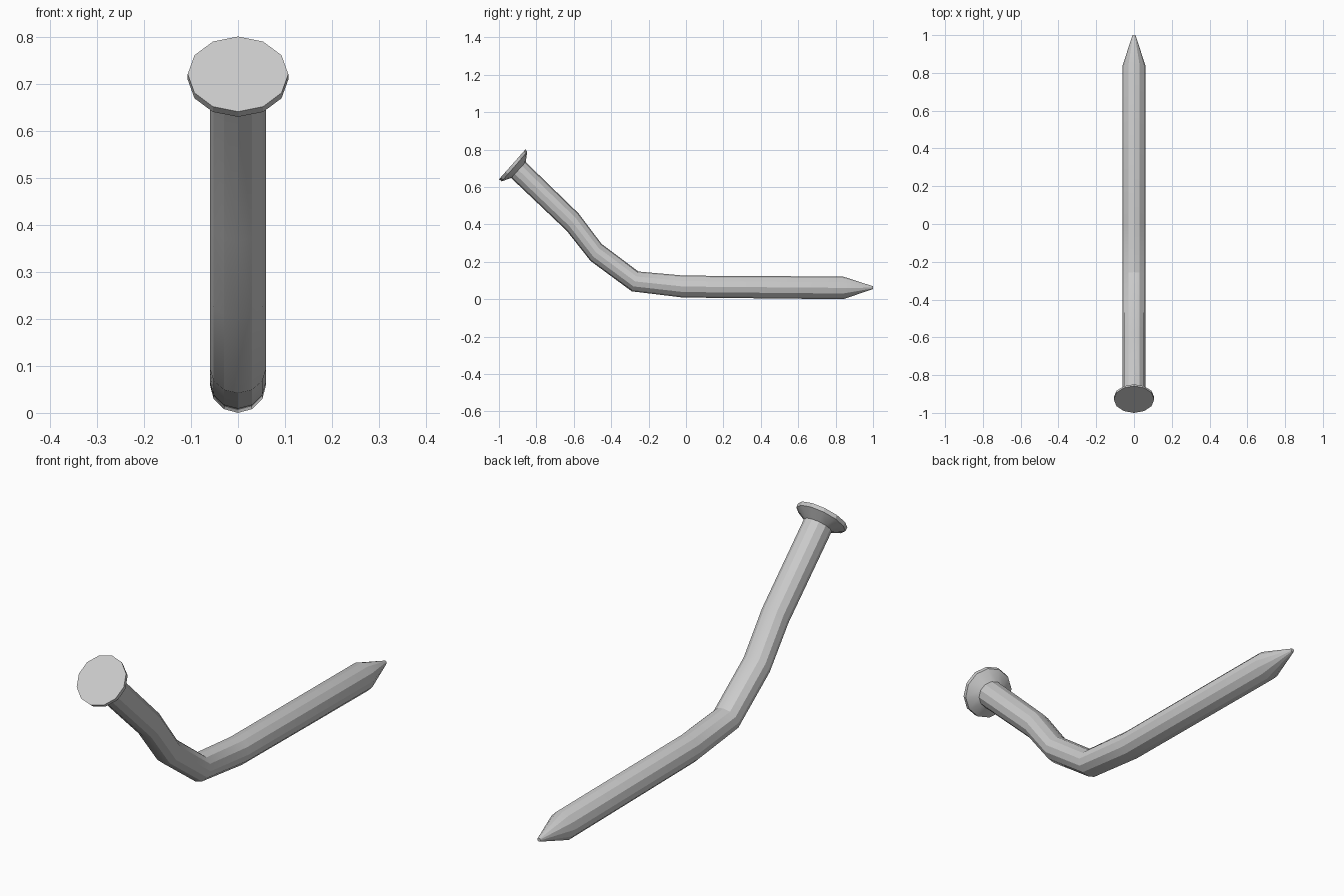
import bpy, bmesh, math
from mathutils import Vector

if "Cube" in bpy.data.objects:
    bpy.data.objects.remove(bpy.data.objects["Cube"])

SIDES = 12

# Cross-sections along the nail: upper (y, z), lower (y, z), half width in x
sections = [
    ((1.0, 0.073), (1.0, 0.058), 0.008),       # tip
    ((0.84, 0.125), (0.84, 0.004), 0.06),      # start of point
    ((-0.01, 0.130), (-0.017, 0.013), 0.06),   # slight bend
    ((-0.255, 0.152), (-0.29, 0.046), 0.06),   # main bend
    ((-0.452, 0.300), (-0.51, 0.208), 0.06),
    ((-0.575, 0.463), (-0.638, 0.370), 0.06),
    ((-0.857, 0.737), (-0.935, 0.652), 0.06),  # neck under head
    ((-0.849, 0.792), (-0.985, 0.634), 0.107), # head underside rim
    ((-0.858, 0.805), (-1.0, 0.645), 0.107),   # head face
]

bm = bmesh.new()
rings = []
for top, bottom, half_width in sections:
    t, b = Vector((0, *top)), Vector((0, *bottom))
    centre, up = (t + b) / 2, (t - b) / 2
    ring = []
    for i in range(SIDES):
        a = 2 * math.pi * i / SIDES
        ring.append(bm.verts.new(centre + up * math.cos(a)
                                 + Vector((half_width * math.sin(a), 0, 0))))
    rings.append(ring)

# Skin between sections, then cap tip and head
for r0, r1 in zip(rings, rings[1:]):
    for i in range(SIDES):
        j = (i + 1) % SIDES
        bm.faces.new((r0[i], r0[j], r1[j], r1[i]))
bm.faces.new(rings[0])
bm.faces.new(rings[-1])
bmesh.ops.recalc_face_normals(bm, faces=bm.faces[:])

# Put the lowest point on the floor
low = min(v.co.z for v in bm.verts)
bmesh.ops.translate(bm, verts=bm.verts[:], vec=(0, 0, -low))

mesh = bpy.data.meshes.new("bent_nail")
bm.to_mesh(mesh)
bm.free()
nail = bpy.data.objects.new("bent_nail", mesh)
bpy.context.collection.objects.link(nail)

# Facets stay sharp, gentle bends blend along the length
bpy.context.view_layer.objects.active = nail
nail.select_set(True)
bpy.ops.object.shade_smooth_by_angle(angle=math.radians(27))
